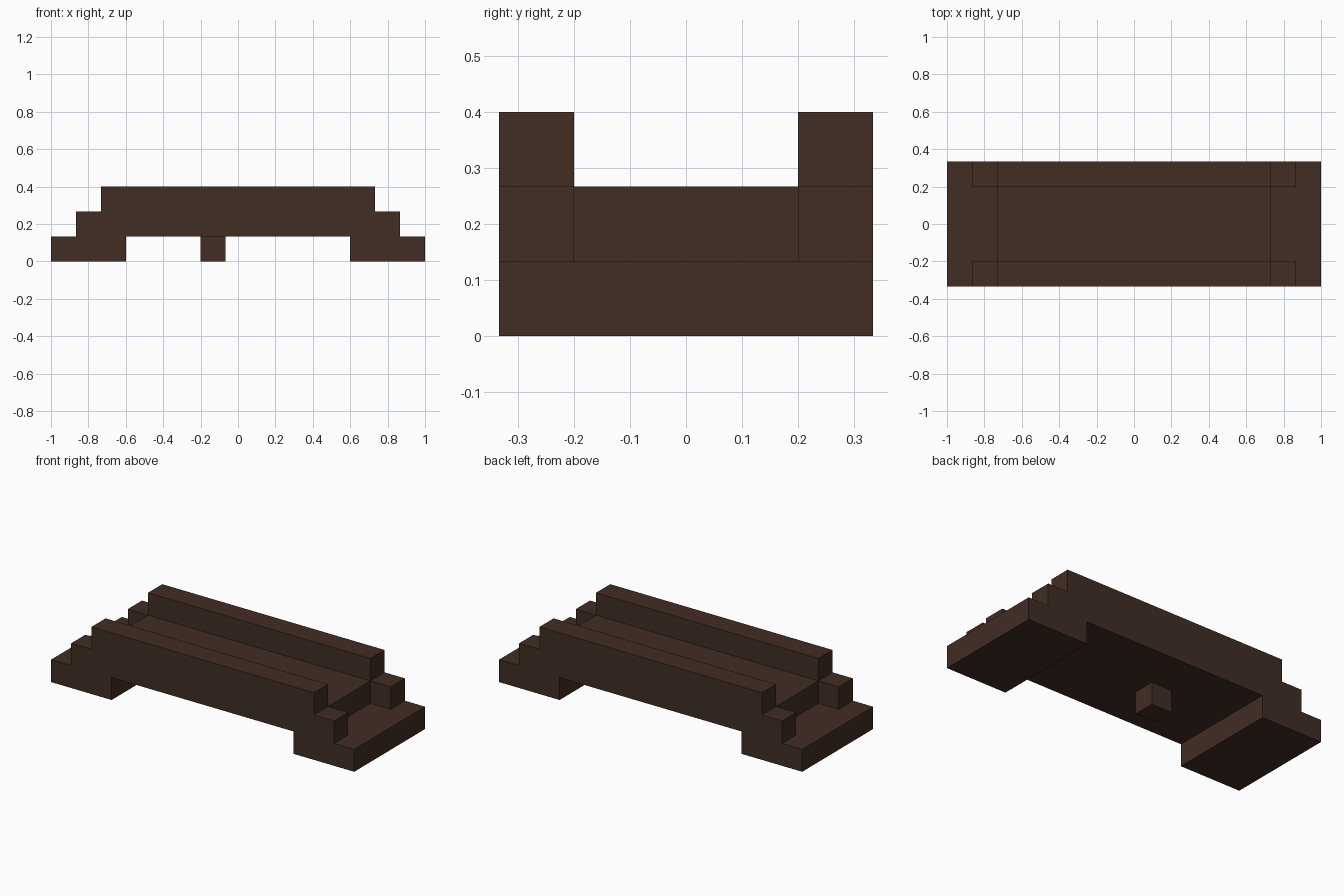
import bpy
import bmesh

cube = bpy.data.objects.get("Cube")
if cube:
    bpy.data.objects.remove(cube, do_unlink=True)

U = 2 / 15  # one block

wood = bpy.data.materials.new("dark_brown_wood")
wood.use_nodes = True
colour = (0.053, 0.026, 0.0176, 1)
wood.diffuse_color = colour
wood.node_tree.nodes["Principled BSDF"].inputs["Base Color"].default_value = colour


def extrude_profile(name, half, y0, y1):
    """Mirror a half outline (x, z in blocks) and extrude it from y0 to y1."""
    outline = half + [(-x, z) for x, z in reversed(half)]
    bm = bmesh.new()
    face = bm.faces.new([bm.verts.new((x * U, y0 * U, z * U)) for x, z in outline])
    grown = bmesh.ops.extrude_face_region(bm, geom=[face])["geom"]
    moved = [g for g in grown if isinstance(g, bmesh.types.BMVert)]
    bmesh.ops.translate(bm, verts=moved, vec=(0, (y1 - y0) * U, 0))
    bmesh.ops.recalc_face_normals(bm, faces=bm.faces)
    mesh = bpy.data.meshes.new(name)
    bm.to_mesh(mesh)
    bm.free()
    mesh.materials.append(wood)
    obj = bpy.data.objects.new(name, mesh)
    bpy.context.collection.objects.link(obj)
    return obj


# Feet and underside shared by every strip of the bridge
base = [(4.5, 1), (4.5, 0), (7.5, 0), (7.5, 1)]

# Walkway with its end steps
extrude_profile("walkway", base + [(5.5, 1), (5.5, 2)], -1.5, 1.5)

# Stepped side walls
wall = base + [(6.5, 1), (6.5, 2), (5.5, 2), (5.5, 3)]
extrude_profile("front_wall", wall, -2.5, -1.5)
extrude_profile("back_wall", wall, 1.5, 2.5)

# Single support block under the walkway, slightly off centre
post = extrude_profile("support_post", [(0.5, 0), (0.5, 1)], -0.5, 0.5)
post.location.x = -U
